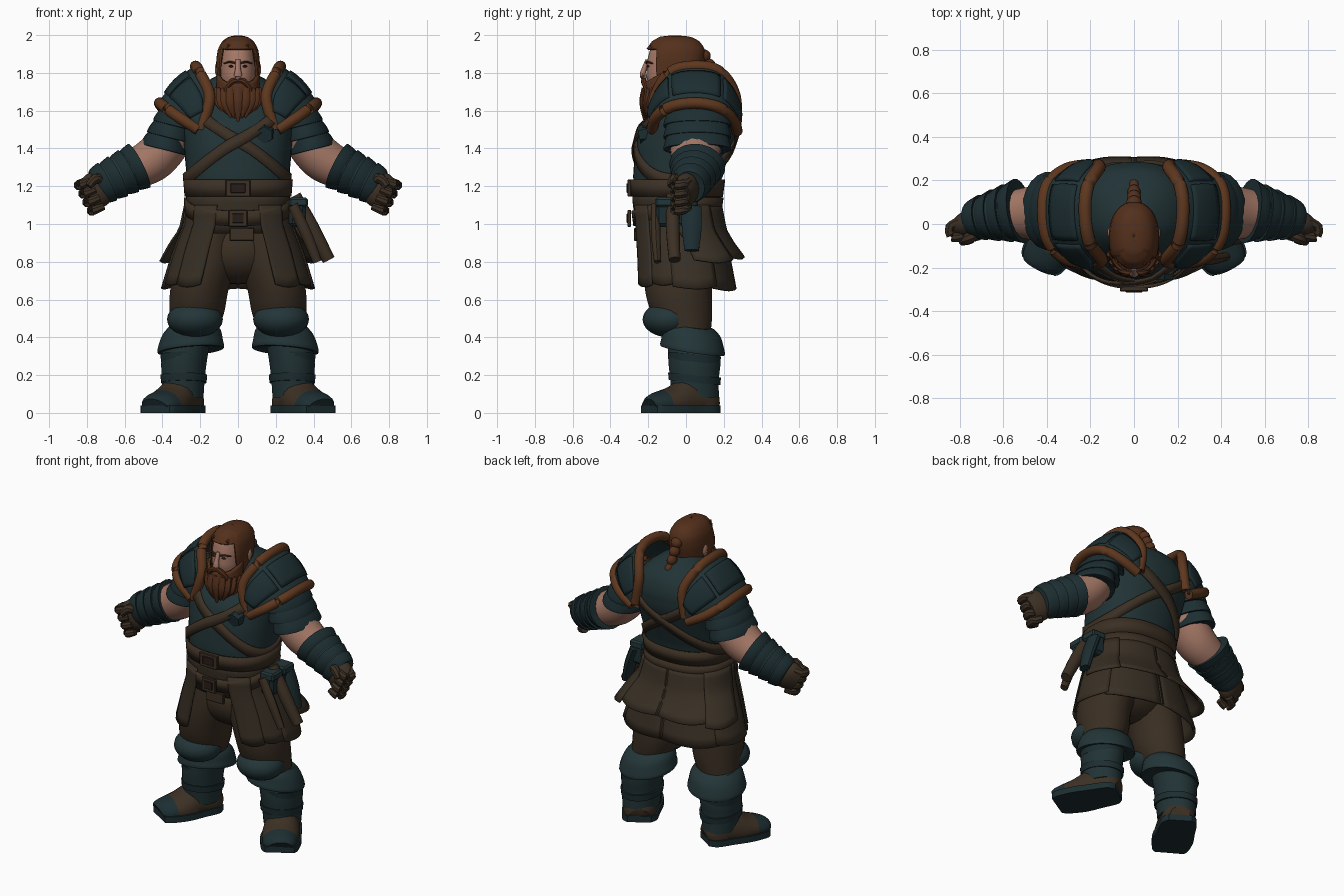
import bpy, bmesh, math
from math import sin, cos, pi, radians
from mathutils import Vector

cube = bpy.data.objects.get("Cube")
if cube:
    bpy.data.objects.remove(cube)


def mat(name, *rgb):
    m = bpy.data.materials.new(name)
    m.use_nodes = True
    m.diffuse_color = (*rgb, 1)
    b = m.node_tree.nodes["Principled BSDF"]
    b.inputs["Base Color"].default_value = (*rgb, 1)
    b.inputs["Roughness"].default_value = 0.8
    return m


TEAL = mat("teal cloth", .0155, .033, .036)
PLATE = mat("dark teal armour", .012, .027, .031)
CUFF = mat("grey teal leather", .017, .036, .040)
BROWN = mat("brown leather", .045, .029, .017)
SKIRT = mat("olive brown skirt", .040, .029, .018)
PANTS = mat("brown trousers", .041, .027, .016)
TRIM = mat("copper trim", .110, .038, .013)
HAIR = mat("auburn hair", .088, .029, .011)
SKIN = mat("skin", .38, .19, .135)
DARK = mat("dark brown", .020, .012, .008)


def build(name, bm, m, thick=0, angle=40):
    """Turn a bmesh into a smooth shaded object."""
    bmesh.ops.recalc_face_normals(bm, faces=bm.faces)
    me = bpy.data.meshes.new(name)
    bm.to_mesh(me)
    bm.free()
    me.materials.append(m)
    me.shade_smooth()
    me.set_sharp_from_angle(angle=radians(angle))
    ob = bpy.data.objects.new(name, me)
    bpy.context.collection.objects.link(ob)
    if thick:
        s = ob.modifiers.new("thickness", 'SOLIDIFY')
        s.thickness, s.offset = thick, 0
    return ob


def pair(ob):
    """Keep the part as the left one and add a mirrored right one."""
    r = ob.copy()
    r.data = ob.data.copy()
    for v in r.data.vertices:
        v.co.x *= -1
    r.data.flip_normals()
    r.name, ob.name = "right_" + ob.name, "left_" + ob.name
    bpy.context.collection.objects.link(r)


def lerp(a, b, t):
    return a + (b - a) * t


def spline(pts, t):
    """Point on a smooth curve through tuples of any length."""
    n = len(pts) - 1
    i = min(int(t * n), n - 1)
    f = t * n - i
    q = [pts[max(0, min(n, i + k))] for k in (-1, 0, 1, 2)]
    return [b + .5 * f * (c - a + f * (2*a - 5*b + 4*c - d + f * (3*(b - c) + d - a)))
            for a, b, c, d in zip(*q)]


def tube(name, pts, m, n=20, steps=4, axis=None, clamp=None):
    """Sweep an ellipse along (x, y, z, radius, radius) points."""
    k = (len(pts) - 1) * steps
    rows = [spline(pts, i / k) for i in range(k + 1)]
    bm, rings = bmesh.new(), []
    for i, r in enumerate(rows):
        d = Vector(axis) if axis else Vector(rows[min(i+1, k)][:3]) - Vector(rows[max(i-1, 0)][:3])
        d.normalize()
        ref = Vector((1, 0, 0)) if abs(d.y) > .7 else Vector((0, 1, 0))
        u = (ref - d * ref.dot(d)).normalized()
        w = d.cross(u)
        ring = []
        for j in range(n):
            a = 2 * pi * (j + .5) / n
            p = Vector(r[:3]) + u * r[3] * cos(a) + w * r[4] * sin(a)
            if clamp:
                p.z = max(clamp[0], min(clamp[1], p.z))
            ring.append(bm.verts.new(p))
        rings.append(ring)
    for a, b in zip(rings, rings[1:]):
        for j in range(n):
            bm.faces.new((a[j], a[j-1], b[j-1], b[j]))
    bm.faces.new(rings[0])
    bm.faces.new(rings[-1])
    return build(name, bm, m)


def grid(name, f, nu, nv, m, closed=False, thick=.015):
    """Sheet from a function of u and v."""
    bm = bmesh.new()
    cols = [[bm.verts.new(f(i / nu, j / nv)) for j in range(nv + 1)]
            for i in range(nu if closed else nu + 1)]
    for i in range(nu):
        a, b = cols[i], cols[(i + 1) % len(cols)]
        for j in range(nv):
            bm.faces.new((a[j], b[j], b[j+1], a[j+1]))
    return build(name, bm, m, thick)


def hull(rows, z, t, off=0):
    """Body surface point from (z, half width, front, back) rows."""
    z = max(rows[0][0], min(rows[-1][0], z))
    for a, b in zip(rows, rows[1:]):
        if z <= b[0]:
            break
    f = (z - a[0]) / (b[0] - a[0])
    _, rx, yf, yb = [lerp(p, q, f) for p, q in zip(a, b)]
    c, s = [math.copysign(abs(k) ** .88, k) for k in (cos(t), sin(t))]
    return Vector(((rx + off) * c, (yf + yb) / 2 + ((yb - yf) / 2 + off) * s, z))


def solid(name, rows, m, nv=24):
    return grid(name, lambda u, v: hull(rows, lerp(rows[0][0], rows[-1][0], v), 2*pi*u), 40, nv, m, True, 0)


def band(name, zf, w, off, m, nv=1):
    return grid(name, lambda u, v: hull(TORSO, zf(2*pi*u) + w * (v - .5), 2*pi*u, off), 56, nv, m, True)


def ball(name, loc, size, m):
    bm = bmesh.new()
    bmesh.ops.create_uvsphere(bm, u_segments=20, v_segments=12, radius=1)
    bmesh.ops.scale(bm, vec=size, verts=bm.verts)
    bmesh.ops.translate(bm, vec=loc, verts=bm.verts)
    return build(name, bm, m)


def box(name, loc, size, m):
    bm = bmesh.new()
    bmesh.ops.create_cube(bm, size=1)
    bmesh.ops.scale(bm, vec=size, verts=bm.verts)
    bmesh.ops.bevel(bm, geom=bm.edges[:], offset=min(size) * .2, segments=1, affect='EDGES')
    bmesh.ops.translate(bm, vec=loc, verts=bm.verts)
    return build(name, bm, m, angle=20)


# Torso, belts and crossed straps
TORSO = [(.95, .26, -.25, .15), (1.1, .26, -.27, .17), (1.25, .272, -.28, .19), (1.4, .285, -.27, .24),
         (1.52, .3, -.24, .28), (1.62, .28, -.17, .285), (1.7, .225, -.13, .26), (1.76, .16, -.1, .2),
         (1.8, .08, -.08, .1)]
solid("torso", TORSO, TEAL, 28)
band("upper_belt", lambda t: 1.19, .09, .012, BROWN)
band("lower_belt", lambda t: 1.1 - .07 * max(0, -sin(t)), .08, .016, BROWN)
band("waist_wrap", lambda t: 1.06, .22, .004, SKIRT, 4)
for s, nm in ((1, "left"), (-1, "right")):
    band(nm + "_chest_strap", lambda t: 1.44 + .21 * s * cos(t), .07, .008 + .004 * s, BROWN)
tube("chest_badge", [(.14, -.2, 1.48, .055, .055), (.14, -.25, 1.47, .045, .045)], PLATE, 6, 1)
for z, w in ((1.19, .13), (1.03, .1)):
    box("buckle_frame", (0, -.3, z), (w, .02, .09), BROWN)
    box("buckle_centre", (0, -.309, z), (w * .6, .01, .05), DARK)
box("belt_tip", (.02, -.265, .945), (.13, .02, .07), BROWN)

# Skirt panels and the flared tier behind
FLARE = [(.64, .402, -.265, .265), (.85, .338, -.265, .225), (1.0, .28, -.27, .185), (1.2, .268, -.28, .18)]
TIER = [(.78, .415, -.18, .34), (.9, .35, -.2, .25), (.97, .3, -.25, .21), (1.1, .272, -.27, .185)]


def panel(name, rows, a, b, z0, off, slant=0, nu=8):
    def f(u, v):
        t = radians(lerp(a + slant * (1 - v), b, u))
        return hull(rows, lerp(z0 - .015 * sin(pi * u), 1.1, v), t, off)
    return grid(name, f, nu, 8, SKIRT, thick=.012)


pair(panel("front_skirt_panel", FLARE, -70, -38, .68, .008, 7))
pair(panel("front_side_skirt_panel", FLARE, -41, -8, .69, 0))
pair(panel("side_skirt_panel", FLARE, -12, 35, .67, .006))
pair(panel("back_skirt_panel", FLARE, 30, 91, .66, 0))
pair(panel("side_skirt_tier", TIER, -4, 42, .81, .008))
pair(panel("back_skirt_tier", TIER, 38, 91, .83, 0, 0, 12))

# Legs and boots
ball("pelvis", (0, -.03, .85), (.25, .18, .17), PANTS)
pair(tube("trouser_leg", [(.14, -.04, 1, .16, .12), (.165, -.04, .82, .18, .16), (.205, -.04, .65, .178, .155),
     (.22, -.02, .52, .16, .145), (.245, .01, .41, .12, .12)], PANTS, 24, axis=(0, 0, 1)))
pair(ball("knee_pad", (.228, -.09, .495), (.148, .14, .095), CUFF))
pair(tube("boot_cuff", [(.245, .03, .46, .12, .125), (.245, .03, .425, .155, .155), (.25, .035, .37, .168, .172),
     (.25, .035, .33, .172, .175), (.255, .04, .335, .12, .12)], CUFF, 24, 3, (.08, .15, 1)))
pair(tube("boot_shaft", [(.27, .04, .38, .135, .125), (.285, .045, .28, .14, .122), (.29, .045, .18, .13, .115),
     (.29, .05, .08, .125, .108)], TEAL, 24, 4, (0, 0, 1)))
for z in (.16, .27):
    pair(tube("boot_band", [(.287, .045, z, .138, .121), (.287, .045, z + .04, .142, .125)], PLATE, 24, 1, (0, .1, 1)))
FOOT = [(.24, .145, .04, .06, .05), (.262, .11, .05, .095, .1), (.312, .02, .06, .105, .14),
        (.365, -.075, .05, .115, .09), (.42, -.165, .04, .1, .065), (.438, -.195, .03, .078, .045)]
foot = tube("boot_foot", FOOT, BROWN, 20, 4, clamp=(.02, 1))
foot.data.materials.append(PLATE)
for p in foot.data.polygons:
    p.material_index = int(p.center.x * .5 - p.center.y * .86 > .31)
pair(foot)
pair(tube("boot_sole", [(x, y, .02, w + .01, .2) for x, y, z, w, h in FOOT], PLATE, 20, 4, clamp=(0, .04)))

# Arms, bracers and gloves
pair(tube("upper_arm", [(.31, .05, 1.54, .13, .11), (.375, .05, 1.42, .135, .115), (.46, .05, 1.335, .125, .118),
     (.58, .05, 1.275, .1, .1)], SKIN))
ELBOW, WRIST = (.525, .06, 1.308, .14, .122), (.75, .02, 1.195, .085, .1)


def on_arm(t, k=1):
    p = [lerp(a, b, t) for a, b in zip(ELBOW, WRIST)]
    return (*p[:3], p[3] * k, p[4] * k)


pair(tube("bracer", [on_arm(0, .93), on_arm(.5, .98), on_arm(1, .93)], TEAL))
for i in range(4):
    a = i * .25
    pair(tube("bracer_band", [on_arm(a, 1.07), on_arm(a + .17, 1.02), on_arm(a + .24, .93)], PLATE, 20, 2))
pair(tube("glove", [(.7, .02, 1.21, .06, .08), (.75, 0, 1.18, .065, .098), (.8, -.02, 1.145, .045, .08)], BROWN))
for i in range(4):
    k = (i - 1.5) * .05
    x, z = .765 + .45 * k, 1.16 + .9 * k
    pair(tube("finger", [(x, .01, z, .026, .026), (x + .045, -.02, z - .02, .026, .026),
         (x + .03, -.06, z - .02, .025, .025), (x - .02, -.055, z, .02, .02)], BROWN, 8, 3))
pair(tube("thumb", [(.72, -.03, 1.23, .028, .028), (.755, -.065, 1.24, .028, .028),
     (.79, -.08, 1.2, .02, .02)], BROWN, 8, 3))

# Shoulder armour
INNER = [(.2, -.175, 1.5), (.15, -.165, 1.67), (.205, -.08, 1.805), (.225, .06, 1.835), (.21, .18, 1.805),
         (.16, .26, 1.68), (.18, .265, 1.51)]
OUTER = [(.21, -.18, 1.5), (.32, -.155, 1.57), (.395, -.07, 1.625), (.415, .06, 1.64), (.395, .18, 1.615),
         (.31, .25, 1.55), (.2, .27, 1.49)]


def shoulder(bulge, u0, u1, v0, v1):
    def f(u, v):
        u, v = lerp(u0, u1, u), lerp(v0, v1, v)
        p = Vector(spline(INNER, u)).lerp(Vector(spline(OUTER, u)), v)
        return p + (p - Vector((.25, .05, 1.45))).normalized() * bulge * sin(pi * v)
    return f


pair(grid("shoulder_plate", shoulder(.015, 0, 1, 0, 1), 30, 8, TEAL))
for a, b in ((.1, .32), (.35, .65), (.68, .9)):
    pair(grid("shoulder_raised_plate", shoulder(.03, a, b, .25, .8), 10, 6, PLATE))
for nm, edge in (("inner", INNER), ("outer", OUTER)):
    pair(tube(nm + "_shoulder_trim", [(*p, .03, .03) for p in edge], TRIM, 14, 6))
for i in range(3):
    x, z = .3 + .033 * i, 1.6 - .062 * i
    pair(tube("shoulder_lame", [(x, .06, z, .16, .1), (x + .015, .06, z - .04, .172, .118),
         (x + .025, .06, z - .082, .18, .128), (x + .025, .06, z - .077, .15, .1)], PLATE, 22, 3, (.25, 0, -1)))

# Head and face
HEAD = [(1.62, .07, -.13, .03), (1.7, .085, -.19, .04), (1.78, .093, -.21, .06), (1.86, .095, -.206, .08),
        (1.92, .086, -.192, .08), (1.96, .063, -.16, .05), (1.98, .035, -.12, .01), (1.986, .004, -.065, -.055)]
solid("head", HEAD, SKIN)
tube("nose", [(0, -.205, 1.87, .01, .012), (0, -.222, 1.82, .014, .015), (0, -.23, 1.785, .016, .022),
     (0, -.21, 1.77, .01, .015)], SKIN, 10, 3)
pair(ball("ear", (.105, -.04, 1.82), (.018, .025, .04), SKIN))
pair(ball("eye", (.036, -.2, 1.835), (.014, .008, .006), DARK))
pair(tube("eyebrow", [(.014, -.209, 1.852, .006, .006), (.045, -.204, 1.858, .007, .006),
     (.075, -.178, 1.85, .004, .004)], HAIR, 8, 3))


# Hair and braid
def hair(u, v):
    t = 2 * pi * u
    k = max(0, min(1, (sin(t) + .62) / .2))
    w = 1 - (1 - v) ** 2
    return hull(HEAD, lerp(lerp(1.925, 1.69, k), 1.986, w), t, .016 * (1 - v ** 6)) + Vector((0, 0, .008 * w))


grid("hair_cap", hair, 56, 16, HAIR, True, .01)
for i in range(-2, 3):
    x = i * .024
    tube("hair_lock", [(x, -.185, 1.935, .01, .013), (x * 1.2, -.1, 1.981 - abs(x) * .5, .018, .016),
         (x * 1.2, .01, 1.962 - abs(x) * .5, .02, .018), (x * .3, .1, 1.88, .014, .018)], HAIR, 8, 4)
for i in range(5):
    ball("braid_knot", (0, .095 + .025 * min(i, 3), 1.89 - .048 * i), (.036 - .003 * i, .036, .034), HAIR)

# Beard and moustache
BEARD = [(1.55, .025, -.2, -.14), (1.6, .075, -.22, -.1), (1.68, .108, -.225, -.03), (1.74, .108, -.22, 0),
         (1.82, .104, -.215, .02)]
grid("beard", lambda u, v: hull(BEARD, lerp(1.55, 1.745 + .07 * abs(2*u - 1) ** 2, v), -pi * u), 24, 10, HAIR)
for i in range(9):
    t = -pi * (i + .5) / 9
    a, b, c = hull(BEARD, 1.72, t), hull(BEARD, 1.64, t, .006), hull(BEARD, 1.57, t, .01)
    c.z = 1.53 + .05 * abs(cos(t)) + .015 * (i % 2)
    tube("beard_lock", [(*a, .014, .02), (*b, .02, .026), (*c, .003, .004)], HAIR, 8, 4)
pair(tube("moustache", [(.002, -.222, 1.762, .014, .013), (.035, -.222, 1.752, .016, .017),
     (.066, -.205, 1.71, .016, .014), (.07, -.21, 1.65, .003, .003)], HAIR, 8, 4))

# Hip gear
for i in range(2):
    y = -.11 + .12 * i
    box("hip_pouch", (.315, y, 1.06), (.09, .1, .15), PLATE)
    box("pouch_flap", (.32, y, 1.115), (.1, .107, .05), CUFF)
tube("knife_sheath", [(.34, .03, 1.09, .055, .03), (.38, .03, .98, .055, .03), (.41, .03, .86, .04, .025)], PLATE, 10)
tube("long_scabbard", [(.3, -.07, 1.15, .035, .034), (.39, -.07, .98, .038, .04), (.48, -.06, .81, .032, .034)],
     BROWN, 10)
tube("slim_scabbard", [(.29, -.16, 1.1, .025, .028), (.36, -.16, .95, .026, .03), (.42, -.15, .8, .02, .024)], BROWN, 10)
